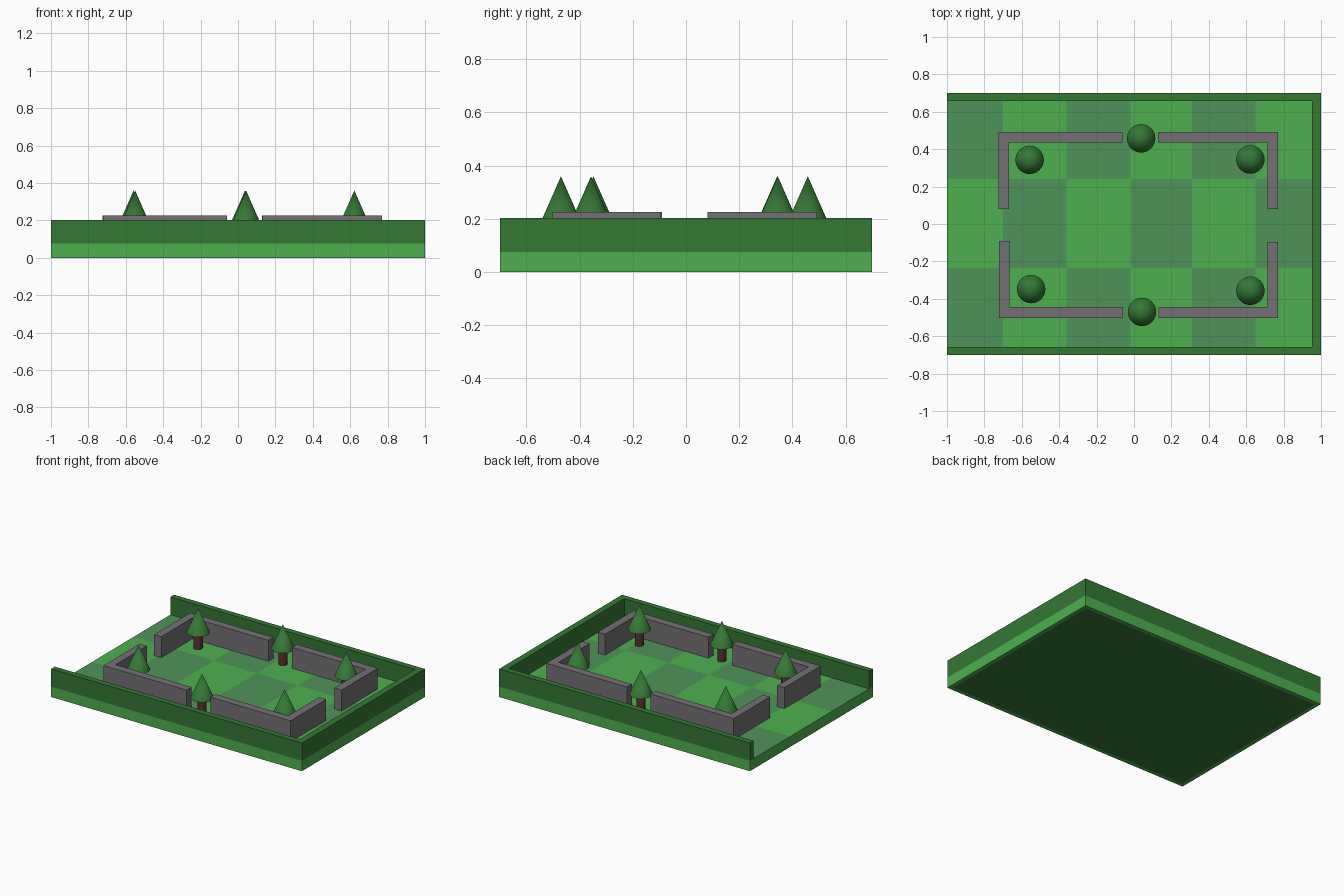
import bpy, bmesh
from mathutils import Vector

if "Cube" in bpy.data.objects:
    bpy.data.objects.remove(bpy.data.objects["Cube"])


def mat(name, r, g, b):
    m = bpy.data.materials.new(name)
    lin = [(c / 255 / 12.92) if c < 10 else ((c / 255 + 0.055) / 1.055) ** 2.4 for c in (r, g, b)]
    m.diffuse_color = (*lin, 1)
    m.use_nodes = True
    m.node_tree.nodes["Principled BSDF"].inputs["Base Color"].default_value = m.diffuse_color
    return m


LIGHT = mat("light_grass", 78, 176, 78)
DARK = mat("dark_grass", 80, 148, 88)
HEDGE = mat("hedge_green", 52, 120, 52)
STONE = mat("stone_grey", 116, 113, 116)
BARK = mat("bark_brown", 90, 50, 48)

FLOOR = 0.075


def finish(name, bm, mats):
    me = bpy.data.meshes.new(name)
    bmesh.ops.recalc_face_normals(bm, faces=bm.faces)
    bm.to_mesh(me)
    bm.free()
    for m in mats:
        me.materials.append(m)
    ob = bpy.data.objects.new(name, me)
    bpy.context.collection.objects.link(ob)
    return ob


def prism(name, outline, z0, z1, m):
    bm = bmesh.new()
    f = bm.faces.new([bm.verts.new((x, y, z0)) for x, y in outline])
    ext = bmesh.ops.extrude_face_region(bm, geom=[f])["geom"]
    for v in ext:
        if isinstance(v, bmesh.types.BMVert):
            v.co.z = z1
    return finish(name, bm, [m])


# Lawn slab: checkered top, dark panel underneath
bm = bmesh.new()
bmesh.ops.create_cube(bm, size=1)
for v in bm.verts:
    v.co = Vector((v.co.x * 2, v.co.y * 1.4, (v.co.z + 0.5) * FLOOR))
bottom = [f for f in bm.faces if f.normal.z < -0.5]
bmesh.ops.inset_region(bm, faces=bottom, thickness=0.04)
for f in bottom:
    f.material_index = 2
xs = [-0.7, -0.36, -0.02, 0.31, 0.65]
ys = [-0.235, 0.24]
for axis, cuts in ((Vector((1, 0, 0)), xs), (Vector((0, 1, 0)), ys)):
    for c in cuts:
        top = [f for f in bm.faces if f.calc_center_median().z > FLOOR - 0.001]
        geom = top + list({e for f in top for e in f.edges}) + list({v for f in top for v in f.verts})
        bmesh.ops.bisect_plane(bm, geom=geom, plane_co=axis * c, plane_no=axis)
for f in bm.faces:
    p = f.calc_center_median()
    if p.z > FLOOR - 0.001:
        col, row = sum(p.x > c for c in xs), sum(p.y > c for c in ys)
        f.material_index = 1 if (col + row) % 2 == 0 else 0
finish("lawn_base", bm, [LIGHT, DARK, HEDGE])

# Outer hedge: U shape, open on the left
prism("outer_hedge", [(-1, -0.7), (1, -0.7), (1, 0.7), (-1, 0.7), (-1, 0.658),
                      (0.953, 0.658), (0.953, -0.658), (-1, -0.658)], FLOOR, 0.203, HEDGE)

# Four L-shaped stone walls: outer corner, end of long arm, end of short arm
T = 0.057
for name, cx, cy, ex, ey in (("wall_back_left", -0.725, 0.492, -0.062, 0.08),
                             ("wall_back_right", 0.77, 0.492, 0.128, 0.08),
                             ("wall_front_left", -0.722, -0.502, -0.058, -0.09),
                             ("wall_front_right", 0.77, -0.502, 0.132, -0.095)):
    tx = T if cx < 0 else -T
    ty = T if cy < 0 else -T
    prism(name, [(cx, cy), (ex, cy), (ex, cy + ty), (cx + tx, cy + ty), (cx + tx, ey), (cx, ey)],
          FLOOR, 0.226, STONE)

# Trees: round trunk and cone crown
def cone(name, x, y, z0, z1, r0, r1, m):
    bm = bmesh.new()
    bmesh.ops.create_cone(bm, cap_ends=True, segments=32, radius1=r0, radius2=r1, depth=z1 - z0)
    bmesh.ops.remove_doubles(bm, verts=bm.verts, dist=1e-5)
    bmesh.ops.translate(bm, verts=bm.verts, vec=(x, y, (z0 + z1) / 2))
    ob = finish(name, bm, [m])
    bpy.ops.object.select_all(action='DESELECT')
    ob.select_set(True)
    bpy.context.view_layer.objects.active = ob
    bpy.ops.object.shade_smooth_by_angle(angle=0.9)


for i, (x, y) in enumerate([(-0.558, 0.343), (0.038, 0.458), (0.622, 0.345),
                            (-0.55, -0.348), (0.043, -0.47), (0.622, -0.357)]):
    cone(f"tree_trunk_{i + 1}", x, y, FLOOR, 0.2, 0.03, 0.03, BARK)
    cone(f"tree_crown_{i + 1}", x, y, 0.187, 0.36, 0.076, 0, HEDGE)
